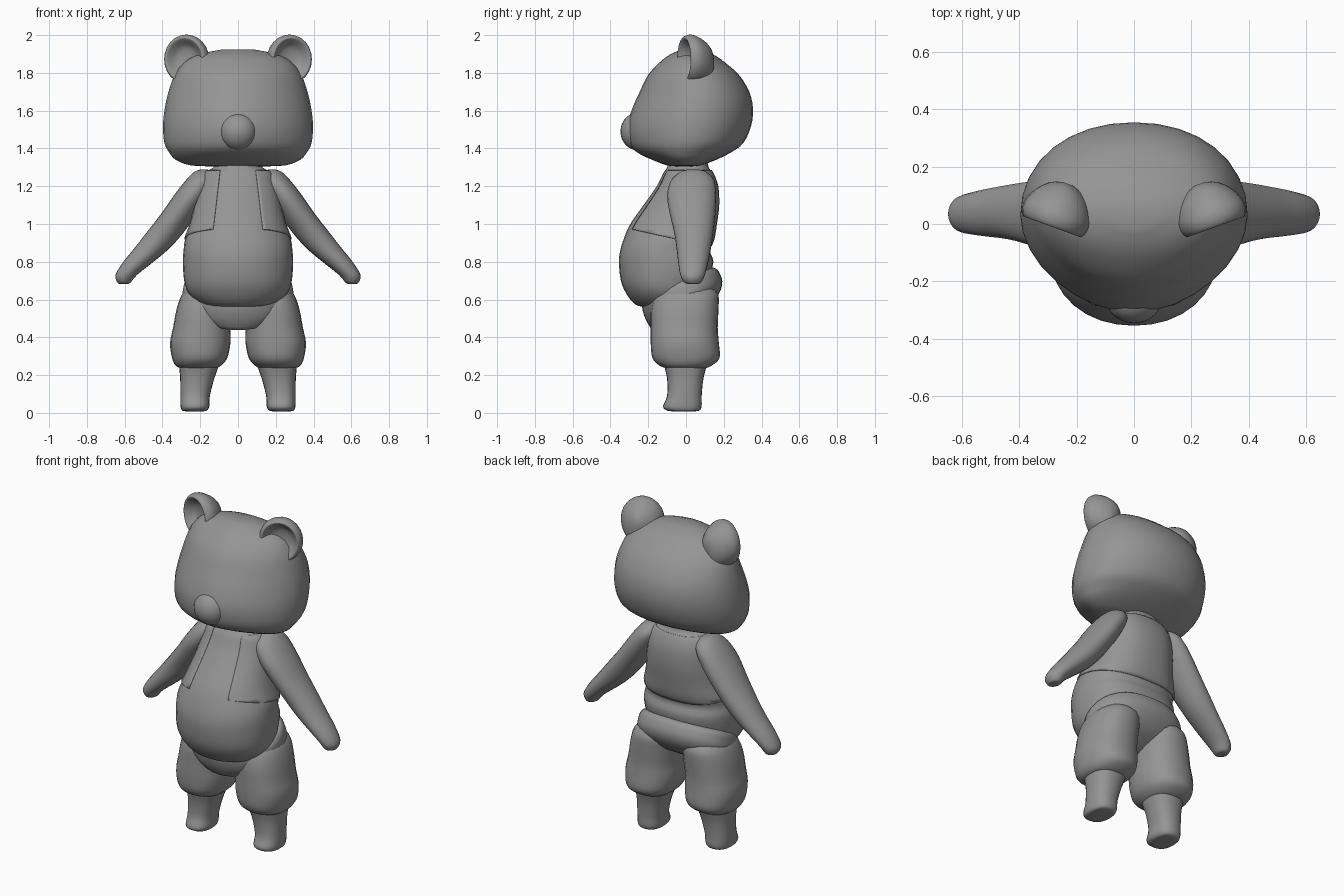
import bpy
import bmesh
import math
from mathutils import Matrix, Vector

default = bpy.data.objects.get("Cube")
if default:
    bpy.data.objects.remove(default, do_unlink=True)

grey = bpy.data.materials.new("plain grey")
grey.use_nodes = True
COLOUR = (0.3, 0.3, 0.3, 1)
grey.diffuse_color = COLOUR
grey.node_tree.nodes["Principled BSDF"].inputs["Base Color"].default_value = COLOUR


def smooth_rows(rows, steps):
    """Run a smooth spline through the listed cross-sections."""
    padded = [rows[0]] + list(rows) + [rows[-1]]
    result = []
    for a, b, c, d in zip(padded, padded[1:], padded[2:], padded[3:]):
        for i in range(steps):
            t = i / steps
            result.append([
                q + t / 2 * (r - p + t * (2 * p - 5 * q + 4 * r - s + t * (3 * (q - r) + s - p)))
                for p, q, r, s in zip(a, b, c, d)])
    result.append(rows[-1])
    return result


def power(value, exponent):
    return math.copysign(abs(value) ** exponent, value)


def loft(rows, front=2, back=2, middle=0.5, tilt=0, grow=0, sides=32, steps=3):
    """Rows hold height, half width, front, back and optional sideways centre."""
    bm = bmesh.new()
    rings = []
    for z, half, y_front, y_back, *side in smooth_rows(rows, steps):
        centre = side[0] if side else 0
        y_mid = y_front + (y_back - y_front) * middle
        ring = []
        for i in range(sides):
            angle = math.tau * i / sides
            c, s = math.cos(angle), math.sin(angle)
            bulge = 2 / (back if s > 0 else front)
            reach = (y_back - y_mid if s > 0 else y_mid - y_front) + grow
            y = y_mid + reach * power(s, bulge)
            x = centre + (half + grow) * power(c, bulge)
            ring.append(bm.verts.new((x, y, z + tilt * y)))
        rings.append(ring)
    for low, high in zip(rings, rings[1:]):
        for i in range(sides):
            j = (i + 1) % sides
            bm.faces.new((low[i], low[j], high[j], high[i]))
    for ring in (rings[0], rings[-1]):
        hub = bm.verts.new(sum((v.co for v in ring), Vector()) / sides)
        for i in range(sides):
            bm.faces.new((ring[i], ring[(i + 1) % sides], hub))
    return bm


def finish(name, bm, matrix=None, mirrored=False):
    if matrix:
        bm.transform(matrix)
    if mirrored:
        bm.transform(Matrix.Scale(-1, 4, (1, 0, 0)))
    bmesh.ops.recalc_face_normals(bm, faces=bm.faces)
    mesh = bpy.data.meshes.new(name)
    bm.to_mesh(mesh)
    bm.free()
    mesh.materials.append(grey)
    obj = bpy.data.objects.new(name, mesh)
    bpy.context.collection.objects.link(obj)
    bpy.ops.object.select_all(action="DESELECT")
    obj.select_set(True)
    bpy.context.view_layer.objects.active = obj
    bpy.ops.object.shade_smooth_by_angle(angle=math.radians(60))
    return obj


# Head: wide cheeks, tapering face, round back
HEAD = [
    (1.305, .12, -.06, .04), (1.31, .25, -.1, .08), (1.34, .33, -.18, .16),
    (1.38, .365, -.26, .24), (1.43, .39, -.3, .305), (1.52, .397, -.31, .345),
    (1.61, .388, -.285, .355), (1.7, .368, -.245, .335), (1.79, .335, -.2, .28),
    (1.86, .28, -.135, .2), (1.9, .2, -.08, .14), (1.925, .08, -.02, .07)]
finish("head", loft(HEAD, front=1.8, back=2.1, middle=0.52))

# Nose
bm = bmesh.new()
bmesh.ops.create_uvsphere(bm, u_segments=24, v_segments=14, radius=1)
finish("nose", bm, Matrix.Translation((0, -.255, 1.49)) @ Matrix.Diagonal((.1, .092, .1, 1)))

# Torso with a hanging belly and a fold at the back of the waist
TORSO = [
    (.56, .14, -.22, .02), (.575, .2, -.27, .07), (.63, .26, -.315, .1),
    (.7, .285, -.345, .12), (.8, .292, -.355, .145), (.86, .288, -.348, .125),
    (.92, .28, -.33, .145), (1, .25, -.295, .158), (1.1, .225, -.225, .17),
    (1.2, .205, -.155, .165), (1.27, .18, -.12, .14), (1.3, .13, -.1, .12),
    (1.35, .12, -.09, .11)]
finish("torso", loft(TORSO, front=2.1, back=2.4))

# Open vest: a thin shell over the upper torso, cut by planes
bm = loft(TORSO, front=2.1, back=2.4, grow=.006)


def cut(point, normal, clear=False):
    bmesh.ops.bisect_plane(bm, geom=bm.verts[:] + bm.edges[:] + bm.faces[:],
                           plane_co=point, plane_no=normal, clear_outer=clear)


cut((0, 0, .91), (0, -.22, -1), True)
cut((0, 0, 1.285), (0, 0, 1), True)
for side in (-1, 1):
    cut((side * .135, 0, .95), (side, 0, .12))
opening = [f for f in bm.faces if f.calc_center_median().y < 0
           and abs(f.calc_center_median().x) < .135 - .12 * (f.calc_center_median().z - .95)]
bmesh.ops.delete(bm, geom=opening, context="FACES")
vest = finish("vest", bm)
shell = vest.modifiers.new("thickness", "SOLIDIFY")
shell.thickness = .008
shell.offset = -1

# Trousers seat, tilted so the waist rises towards the back
SEAT = [
    (.5, .07, -.1, .06), (.515, .18, -.17, .13), (.56, .265, -.2, .18),
    (.61, .293, -.22, .192), (.66, .292, -.232, .178), (.69, .285, -.23, .16),
    (.71, .26, -.2, .13), (.715, .15, -.1, .06)]
finish("trousers_seat", loft(SEAT, tilt=.45, back=2.3))

# Limbs and ears, one of each per side
TROUSER_LEG = [
    (.235, .09, -.1, .1, .21), (.25, .12, -.14, .135, .21), (.29, .146, -.178, .178, .203),
    (.37, .16, -.187, .174, .2), (.45, .152, -.187, .168, .192), (.55, .147, -.185, .172, .178),
    (.63, .13, -.16, .17, .165), (.68, .08, -.1, .12, .16)]
FOOT = [
    (.008, .04, -.06, .04, .23), (.012, .065, -.1, .07, .23), (.035, .076, -.122, .083, .228),
    (.09, .078, -.1, .083, .227), (.18, .09, -.1, .092, .216), (.25, .105, -.115, .11, .207),
    (.3, .11, -.12, .12, .205)]
ARM = [
    (.683, .02, .015, .06, .605), (.69, .035, -.01, .08, .603), (.73, .057, -.03, .1, .592),
    (.8, .08, -.042, .118, .527), (.87, .093, -.05, .132, .457), (.95, .098, -.062, .144, .39),
    (1.05, .095, -.085, .155, .315), (1.15, .092, -.1, .16, .248), (1.23, .078, -.08, .15, .2),
    (1.275, .048, -.03, .11, .185), (1.288, .02, .01, .07, .18)]
EAR = [
    (.06, .02, -.02, .02), (.05, .06, -.065, .06), (.015, .092, -.1, .1),
    (.005, .106, -.116, .12), (.025, .12, -.128, .13), (.06, .122, -.127, .135),
    (.11, .1, -.1, .13), (.15, .06, -.06, .11), (.165, .02, -.02, .05)]
ear_place = (Matrix.Translation((.287, -.015, 1.873)) @ Matrix.Rotation(math.radians(20), 4, "Z")
             @ Matrix.Rotation(-math.pi / 2, 4, "X"))

for label, mirrored in (("left", False), ("right", True)):
    finish(label + "_trouser_leg", loft(TROUSER_LEG, front=2.3, back=2.3, sides=24), None, mirrored)
    finish(label + "_foot", loft(FOOT, front=2.4, back=2.4, sides=24), None, mirrored)
    finish(label + "_arm", loft(ARM, sides=24), None, mirrored)
    finish(label + "_ear", loft(EAR, sides=24), ear_place, mirrored)
